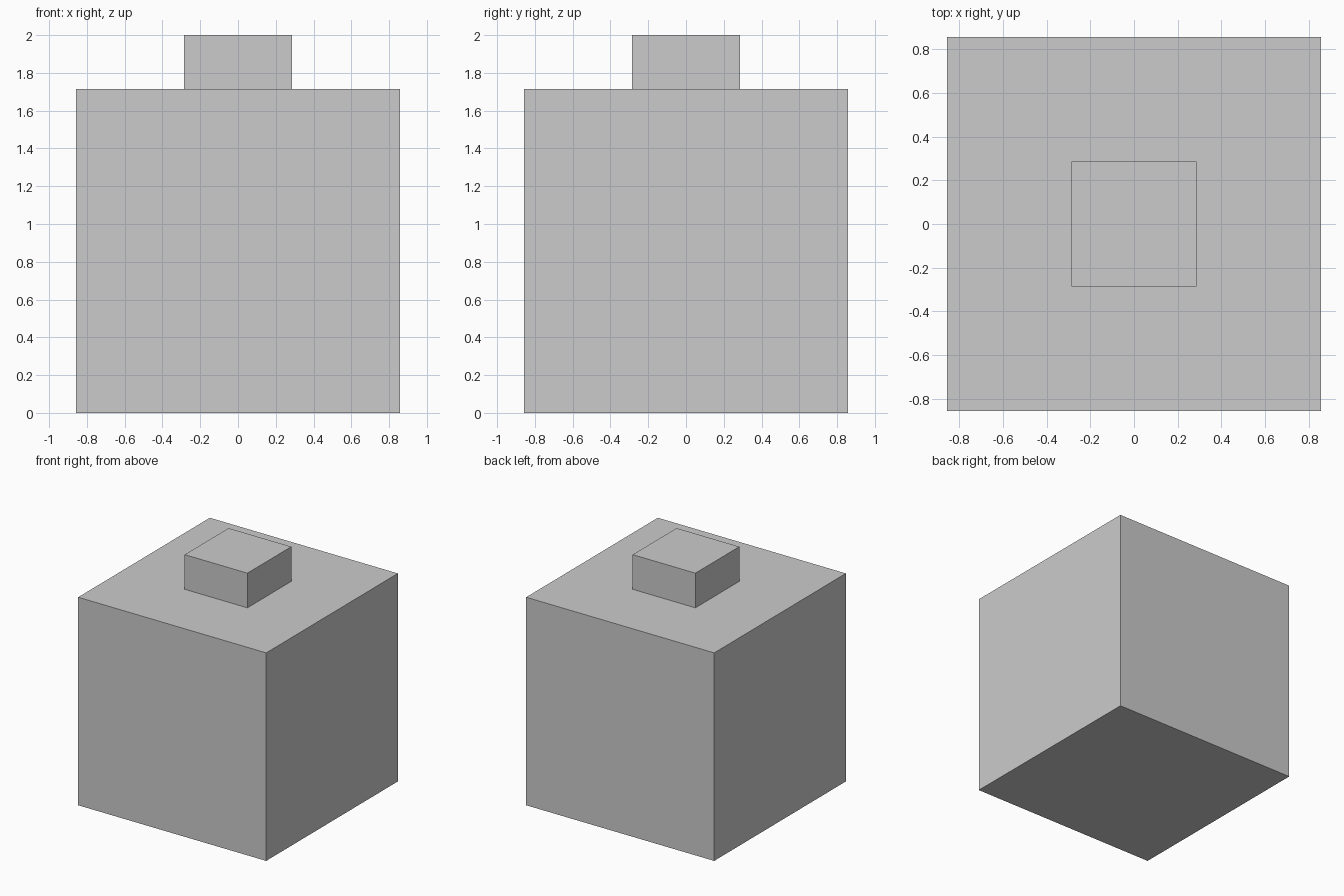
import bpy

if "Cube" in bpy.data.objects:
    bpy.data.objects.remove(bpy.data.objects["Cube"])

UNIT = 2 / 7  # the whole model fits a 1/7-height module


def box(name, width, bottom, height):
    """Square box centred on x = y = 0, standing at the given height."""
    bpy.ops.mesh.primitive_cube_add(size=1, location=(0, 0, bottom + height / 2))
    obj = bpy.context.object
    obj.name = name
    obj.scale = (width, width, height)
    bpy.ops.object.transform_apply(location=False, rotation=False, scale=True)
    return obj


# Large cube body
box("body", 6 * UNIT, 0, 6 * UNIT)

# Small square block on top
box("top_block", 2 * UNIT, 6 * UNIT, UNIT)
